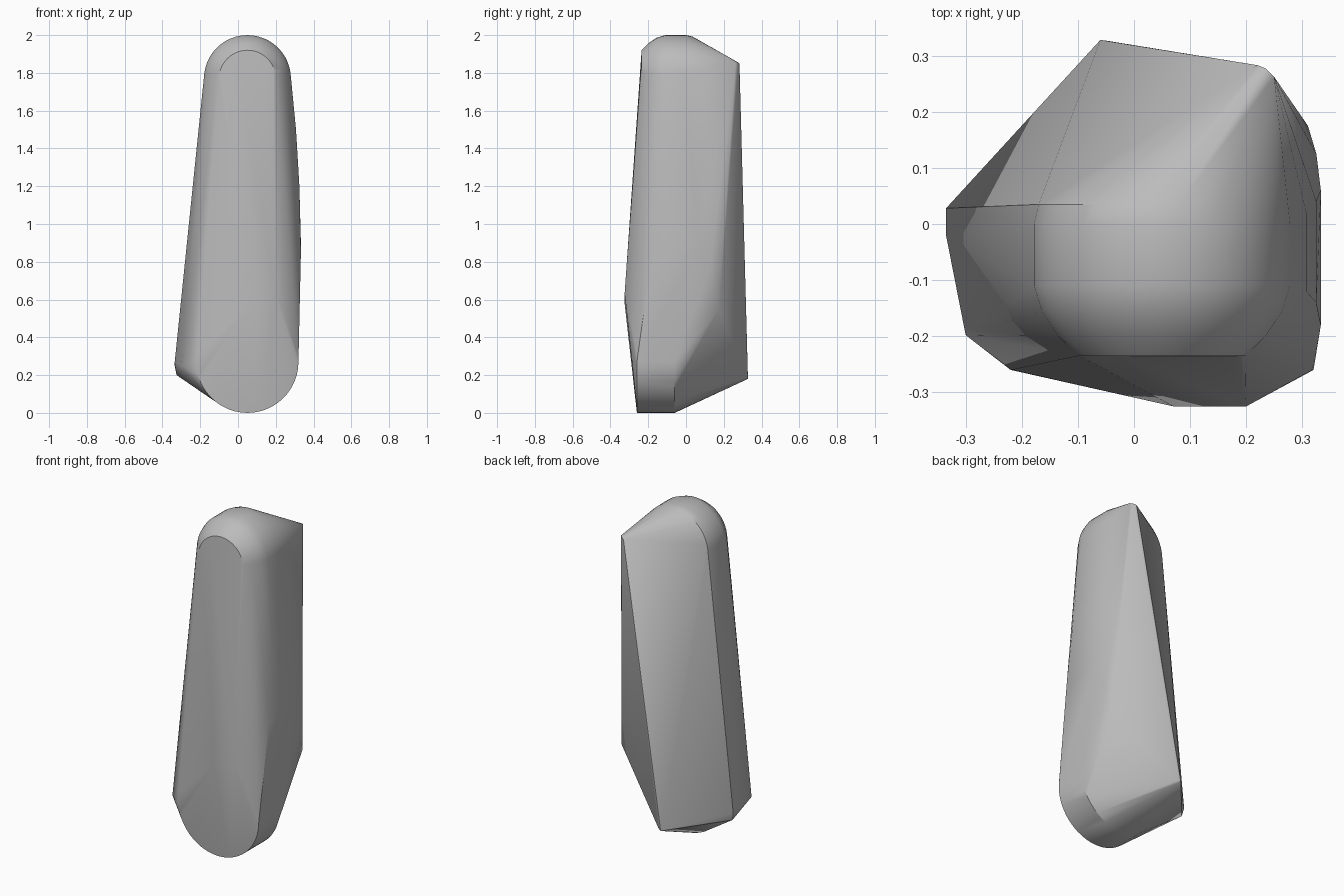
import bpy, bmesh, math

cube = bpy.data.objects.get("Cube")
if cube:
    bpy.data.objects.remove(cube, do_unlink=True)

# Single grey stone colour
grey = bpy.data.materials.new("stone_grey")
grey.use_nodes = True
colour = (0.5, 0.5, 0.5, 1)
grey.diffuse_color = colour
grey.node_tree.nodes["Principled BSDF"].inputs["Base Color"].default_value = colour


def ring(bm, y, z, radius, sides=48):
    """Add a circle of points standing upright, facing the front."""
    for i in range(sides):
        a = math.tau * i / sides
        bm.verts.new((0.05 + radius * math.cos(a), y, z + radius * math.sin(a)))


bm = bmesh.new()

# Rounded crown: stacked circles with a bevelled front rim
for y, radius in ((-0.235, 0.15), (-0.2, 0.186), (-0.155, 0.216),
                  (-0.11, 0.23), (0.0, 0.23), (0.035, 0.222)):
    ring(bm, y, 1.77, radius)

# Round foot
for y in (-0.26, -0.06):
    ring(bm, y, 0.27, 0.27)

corners = [
    # Back tip of the crown
    (0.25, 0.262, 1.86), (0.22, 0.283, 1.85), (0.235, 0.277, 1.855),
    # Heel at the back
    (-0.06, 0.328, 0.18), (-0.045, 0.326, 0.19),
    # Side corner at the foot
    (-0.335, 0.028, 0.25), (-0.335, -0.02, 0.27),
    (-0.325, 0.02, 0.2), (-0.3, -0.198, 0.25),
    # Belly at the front
    (0.07, -0.325, 0.58), (0.2, -0.325, 0.63),
    # Swelling flank on the other side
    (0.31, 0.175, 0.55), (0.325, 0.125, 0.75),
    (0.333, 0.06, 0.9), (0.333, -0.18, 0.85), (0.326, -0.21, 0.6),
    (0.325, 0.04, 1.2), (0.325, -0.14, 1.2),
    (0.307, 0.02, 1.5), (0.307, -0.12, 1.5),
]
for co in corners:
    bm.verts.new(co)

# Wrap a taut skin over all parts and drop what lies inside
hull = bmesh.ops.convex_hull(bm, input=bm.verts[:])
bmesh.ops.delete(bm, geom=[v for v in bm.verts if not v.link_faces], context="VERTS")
bmesh.ops.dissolve_limit(bm, angle_limit=math.radians(0.5),
                         verts=bm.verts[:], edges=bm.edges[:])
bmesh.ops.recalc_face_normals(bm, faces=bm.faces[:])

mesh = bpy.data.meshes.new("stone_body")
bm.to_mesh(mesh)
bm.free()
mesh.materials.append(grey)
body = bpy.data.objects.new("stone_body", mesh)
bpy.context.collection.objects.link(body)

bpy.ops.object.select_all(action="DESELECT")
body.select_set(True)
bpy.context.view_layer.objects.active = body
bpy.ops.object.shade_smooth_by_angle(angle=math.radians(30))
